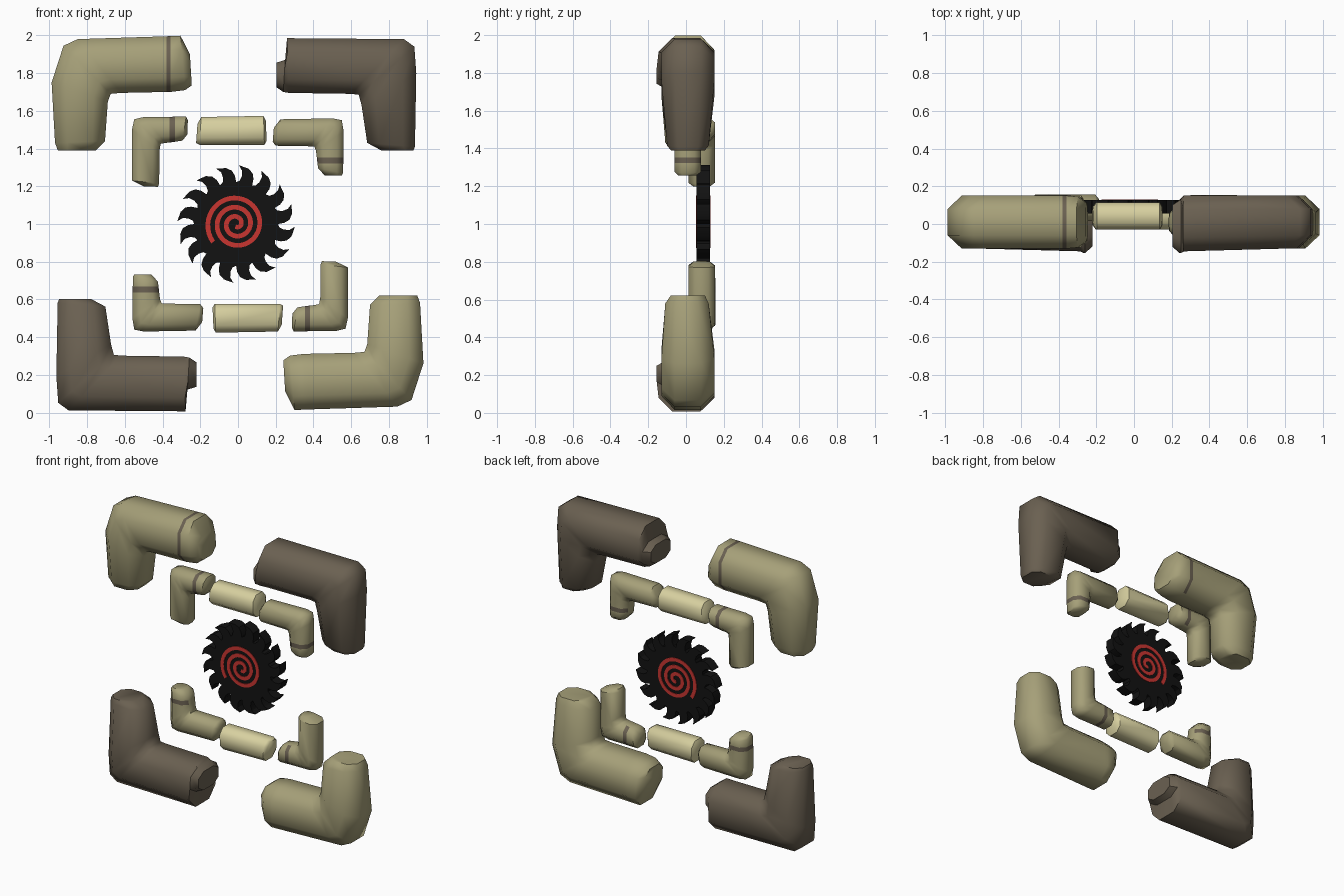
import bpy, bmesh, math

if "Cube" in bpy.data.objects:
    bpy.data.objects.remove(bpy.data.objects["Cube"])

def material(name, rgb):
    m = bpy.data.materials.new(name)
    m.diffuse_color = (*rgb, 1)
    m.use_nodes = True
    m.node_tree.nodes["Principled BSDF"].inputs["Base Color"].default_value = m.diffuse_color
    return m

TAN = material("tan stone", (0.38, 0.35, 0.19))
BROWN = material("brown stone", (0.145, 0.118, 0.083))
PALE = material("pale stone", (0.68, 0.63, 0.35))
BLACK = material("black blade", (0.006, 0.006, 0.006))
RED = material("red spiral", (0.58, 0.035, 0.03))

def loft(name, rings, mats, stripe=None, angle=50):
    """Skin closed rings of points; segment number 'stripe' gets the second material."""
    bm = bmesh.new()
    vs = [[bm.verts.new(p) for p in r] for r in rings]
    n = len(vs[0])
    for s in range(len(vs) - 1):
        for i in range(n):
            j = (i + 1) % n
            f = bm.faces.new((vs[s][i], vs[s][j], vs[s + 1][j], vs[s + 1][i]))
            if s == stripe and i != 6:      # the inner side stays unpainted
                f.material_index = 1
    bm.faces.new(vs[0])
    bm.faces.new(vs[-1])
    bmesh.ops.recalc_face_normals(bm, faces=bm.faces)
    me = bpy.data.meshes.new(name)
    bm.to_mesh(me)
    bm.free()
    for m in mats:
        me.materials.append(m)
    ob = bpy.data.objects.new(name, me)
    bpy.context.collection.objects.link(ob)
    bpy.ops.object.select_all(action='DESELECT')
    ob.select_set(True)
    bpy.context.view_layer.objects.active = ob
    bpy.ops.object.shade_smooth_by_angle(angle=math.radians(angle))
    return ob

C = 0.25
OCT = [(C, 0), (1 - C, 0), (1, C), (1, 1 - C), (1 - C, 1), (C, 1), (0, 1 - C), (0, C)]

def stone(name, sections, mats, spin=None, stripe=None, dy=0):
    """Chamfered bar; each section = inner x,z, outer x,z, front y, back y.
    spin = sums used for the half-turn copy."""
    rings = []
    for xi, zi, xo, zo, y0, y1 in sections:
        ring = []
        for t, u in OCT:
            x, z = xi + (xo - xi) * t, zi + (zo - zi) * t
            if spin:
                x, z = spin[0] - x, spin[1] - z
            ring.append((x, y0 + (y1 - y0) * u + dy, z))
        rings.append(ring)
    return loft(name, rings, mats, stripe)

# Large tan corner stones
F, B = -0.13, 0.15
tan_corner = [
    (-0.755, 1.39, -0.955, 1.39, -0.08, 0.10),
    (-0.705, 1.44, -0.97, 1.43, -0.11, 0.12),
    (-0.69, 1.65, -0.988, 1.75, F, B),
    (-0.675, 1.69, -0.925, 1.945, F, B),
    (-0.62, 1.695, -0.85, 1.98, F, B),
    (-0.38, 1.70, -0.38, 1.995, F, B),
    (-0.357, 1.70, -0.357, 1.996, F, B),
    (-0.28, 1.71, -0.305, 1.998, -0.125, 0.145),
    (-0.245, 1.735, -0.255, 1.90, -0.09, 0.11),
]
stone("large_corner_top_left", tan_corner, (TAN, BROWN), stripe=5)
stone("large_corner_bottom_right", tan_corner, (TAN,), spin=(-0.005, 2.012))

# Large brown corner stones with a stepped, bulging end
brown_corner = [
    (0.76, 1.39, 0.93, 1.39, -0.08, 0.10),
    (0.685, 1.43, 0.938, 1.41, -0.10, 0.12),
    (0.655, 1.63, 0.945, 1.80, F, B),
    (0.64, 1.685, 0.935, 1.94, F, B),
    (0.60, 1.69, 0.88, 1.98, F, B),
    (0.27, 1.695, 0.26, 1.985, -0.145, B),
    (0.24, 1.70, 0.25, 1.87, -0.155, 0.13),
    (0.203, 1.725, 0.203, 1.855, -0.12, 0.10),
]
stone("large_corner_top_right", brown_corner, (BROWN,))
stone("large_corner_bottom_left", brown_corner, (BROWN,), spin=(-0.018, 1.992))

# Small corner stones, stripe on the horizontal arm
F, B = 0.012, 0.153
small_a = [
    (-0.425, 1.197, -0.50, 1.20, 0.04, 0.125),
    (-0.418, 1.215, -0.562, 1.23, F, B),
    (-0.416, 1.39, -0.562, 1.50, F, B),
    (-0.41, 1.425, -0.55, 1.555, F, B),
    (-0.385, 1.43, -0.50, 1.567, F, B),
    (-0.362, 1.432, -0.362, 1.568, F, B),
    (-0.335, 1.436, -0.335, 1.569, F, B),
    (-0.295, 1.442, -0.275, 1.57, F, B),
    (-0.268, 1.475, -0.266, 1.55, 0.035, 0.13),
]
stone("small_corner_top_left", small_a, (TAN, BROWN), stripe=5)
stone("small_corner_bottom_right", small_a, (TAN, BROWN), spin=(0.02, 2.0), stripe=5)

# Small corner stones, stripe on the upright arm
F, B = -0.06, 0.08
small_b = [
    (0.46, 1.257, 0.55, 1.257, -0.04, 0.055),
    (0.425, 1.295, 0.557, 1.27, F, B),
    (0.421, 1.322, 0.558, 1.322, F, B),
    (0.418, 1.352, 0.559, 1.352, F, B),
    (0.413, 1.39, 0.56, 1.49, F, B),
    (0.405, 1.41, 0.55, 1.55, F, B),
    (0.38, 1.412, 0.50, 1.56, F, B),
    (0.20, 1.415, 0.225, 1.555, F, B),
    (0.184, 1.435, 0.19, 1.51, -0.035, 0.055),
]
stone("small_corner_top_right", small_b, (TAN, BROWN), stripe=2)
stone("small_corner_bottom_left", small_b, (TAN, BROWN), spin=(0, 1.99), stripe=2, dy=0.077)

# Pale middle bars
bar = [
    (-0.222, 1.43, -0.215, 1.53, -0.005, 0.09),
    (-0.205, 1.42, -0.195, 1.567, -0.03, 0.113),
    (0.14, 1.42, 0.135, 1.573, -0.03, 0.113),
    (0.152, 1.44, 0.147, 1.55, -0.005, 0.09),
]
stone("middle_bar_top", bar, (PALE,))
stone("middle_bar_bottom", bar, (PALE,), spin=(0.017, 1.997))

# Toothed round blade
CX, CZ, TEETH = -0.01, 1.0, 16
tooth = [(0.0, 0.222), (0.06, 0.255), (0.2, 0.283), (0.45, 0.301), (0.88, 0.312),
         (0.72, 0.285), (0.7, 0.255), (0.8, 0.23)]
polar = [(2 * math.pi * (k + a) / TEETH, r) for k in range(TEETH) for a, r in tooth]
loft("blade", [[(CX + r * math.cos(a), y, CZ + r * math.sin(a)) for a, r in polar]
               for y in (0.056, 0.126)], (BLACK,), angle=30)

# Red spiral, showing just proud of both blade faces
STEPS, TURNS, END = 110, 2.9, math.radians(218)
rings = []
for k in range(STEPS + 1):
    back = TURNS * (1 - k / STEPS)
    a, r = END - 2 * math.pi * back, 0.155 - 0.049 * back
    w = min(0.0125, r * 0.9)
    rings.append([(CX + q * math.cos(a), y, CZ + q * math.sin(a))
                  for q, y in ((r - w, 0.052), (r + w, 0.052), (r + w, 0.13), (r - w, 0.13))])
loft("spiral", rings, (RED,), angle=30)
